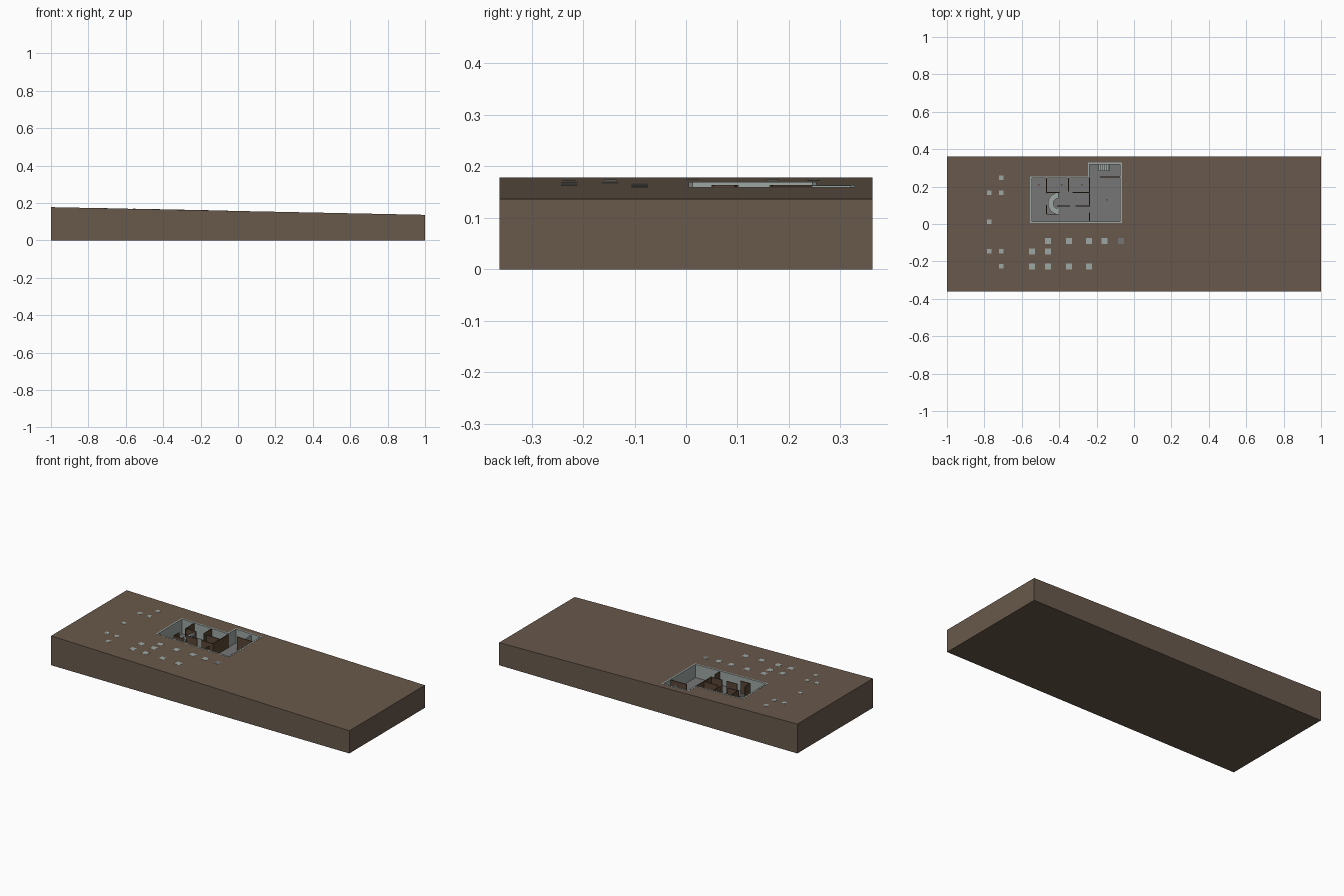
import bpy, bmesh, math

if "Cube" in bpy.data.objects:
    bpy.data.objects.remove(bpy.data.objects["Cube"])


def material(name, rgb):
    m = bpy.data.materials.new(name)
    m.diffuse_color = (*rgb, 1)
    m.use_nodes = True
    m.node_tree.nodes["Principled BSDF"].inputs["Base Color"].default_value = m.diffuse_color
    return m


EARTH = material("brown earth", (0.14, 0.10, 0.072))
CONCRETE = material("pale concrete", (0.34, 0.39, 0.37))
SLAB = material("grey slab", (0.18, 0.18, 0.18))
WOOD = material("dark brown partition", (0.10, 0.06, 0.035))

FLOOR = 0.08


def ground(x):
    """Height of the sloping ground."""
    return 0.1575 - 0.0205 * x


def prism(name, outline, bottom, top, mat):
    """Solid from a plan outline; top may be a height or a function of x."""
    height = top if callable(top) else (lambda x: top)
    bm = bmesh.new()
    low = [bm.verts.new((x, y, bottom)) for x, y in outline]
    high = [bm.verts.new((x, y, height(x))) for x, y in outline]
    bm.faces.new(low[::-1])
    bm.faces.new(high)
    n = len(outline)
    for i in range(n):
        j = (i + 1) % n
        bm.faces.new((low[i], low[j], high[j], high[i]))
    bmesh.ops.recalc_face_normals(bm, faces=bm.faces)
    me = bpy.data.meshes.new(name)
    bm.to_mesh(me)
    bm.free()
    me.materials.append(mat)
    ob = bpy.data.objects.new(name, me)
    bpy.context.collection.objects.link(ob)
    return ob


def rect(x0, x1, y0, y1):
    return [(x0, y0), (x1, y0), (x1, y1), (x0, y1)]


# Sloping plot with an L-shaped excavation
X0, X1, XM = -0.555, -0.065, -0.246
Y0, Y1, Y2 = 0.005, 0.254, 0.328
pit = [(X0, Y0), (X1, Y0), (X1, Y2), (XM, Y2), (XM, Y1), (X0, Y1)]
plot = prism("plot_ground", rect(-1, 1, -0.362, 0.362), 0, ground, EARTH)
cutter = prism("pit_cutter", pit, FLOOR - 0.005, 0.3, EARTH)
cutter.hide_render = True
mod = plot.modifiers.new("pit", 'BOOLEAN')
mod.operation = 'DIFFERENCE'
mod.solver = 'EXACT'
mod.object = cutter
bpy.context.view_layer.objects.active = plot
bpy.ops.object.modifier_apply(modifier="pit")
bpy.data.objects.remove(cutter, do_unlink=True)

# Basement floor
prism("basement_slab", pit, FLOOR - 0.005, FLOOR, SLAB)

# Retaining walls round the excavation
T = 0.009
for i, r in enumerate([
        (X0, X1, Y0, Y0 + T), (X0, X0 + T, Y0 + T, Y1), (X1 - T, X1, Y0 + T, Y2),
        (X0 + T, XM + T, Y1 - T, Y1), (XM, XM + T, Y1, Y2), (XM + T, X1 - T, Y2 - T, Y2)]):
    prism(f"retaining_wall_{i}", rect(*r), FLOOR, lambda x: ground(x) + 0.0008, CONCRETE)

# Inner partitions: start and end points of straight runs
runs = [(-0.467, 0.245, -0.467, 0.165), (-0.467, 0.10, -0.467, 0.055),
        (-0.465, 0.168, -0.40, 0.168), (-0.41, 0.097, -0.345, 0.097),
        (-0.31, 0.097, -0.237, 0.097), (-0.237, 0.245, -0.237, 0.097),
        (-0.237, 0.06, -0.237, 0.014), (-0.35, 0.245, -0.35, 0.175),
        (-0.325, 0.168, -0.237, 0.168), (-0.465, 0.052, -0.405, 0.052),
        (-0.178, 0.251, -0.074, 0.251)]
for i, (ax, ay, bx, by) in enumerate(runs):
    h = 0.0025
    prism(f"partition_{i}", rect(min(ax, bx) - h, max(ax, bx) + h, min(ay, by) - h, max(ay, by) + h),
          FLOOR, lambda x: ground(x) - 0.003, WOOD)

# Winding stair made of wedge treads
steps = 12
for i in range(steps):
    a = math.radians(90 + 180 * i / steps)
    b = math.radians(90 + 180 * (i + 1) / steps)
    wedge = [(-0.403 + r * math.cos(t), 0.11 + r * math.sin(t))
             for r, t in ((0.028, a), (0.058, a), (0.058, b), (0.028, b))]
    top = FLOOR + 0.07 * (steps - i) / steps
    prism(f"winding_tread_{i}", wedge, max(FLOOR, top - 0.012), top, CONCRETE)

# Straight outside stair in the rear bay
for i in range(6):
    x = -0.19 + 0.01 * i
    prism(f"rear_step_{i}", rect(x, x + 0.01, 0.283, 0.317), FLOOR, FLOOR + 0.012 * (i + 1), CONCRETE)

# Small floor fittings
for i, (x, y) in enumerate([(-0.51, 0.21), (-0.385, 0.21), (-0.28, 0.21), (-0.147, 0.13)]):
    prism(f"floor_fitting_{i}", rect(x - 0.004, x + 0.004, y - 0.004, y + 0.004), FLOOR, FLOOR + 0.004, WOOD)

# Footings set flush in the slope
small = [(-0.711, 0.248), (-0.775, 0.168), (-0.711, 0.168), (-0.775, 0.012),
         (-0.775, -0.147), (-0.711, -0.147), (-0.711, -0.227)]
large = [(-0.46, -0.09), (-0.348, -0.09), (-0.24, -0.09), (-0.157, -0.09), (-0.07, -0.09),
         (-0.545, -0.147), (-0.46, -0.147), (-0.545, -0.227), (-0.46, -0.227),
         (-0.348, -0.227), (-0.24, -0.227)]
for label, spots, s in (("small", small, 0.012), ("large", large, 0.016)):
    for i, (x, y) in enumerate(spots):
        grey = SLAB if x > -0.1 else CONCRETE
        prism(f"{label}_footing_{i}", rect(x - s, x + s, y - s, y + s), 0.12,
              lambda px: ground(px) + 0.0008, grey)
